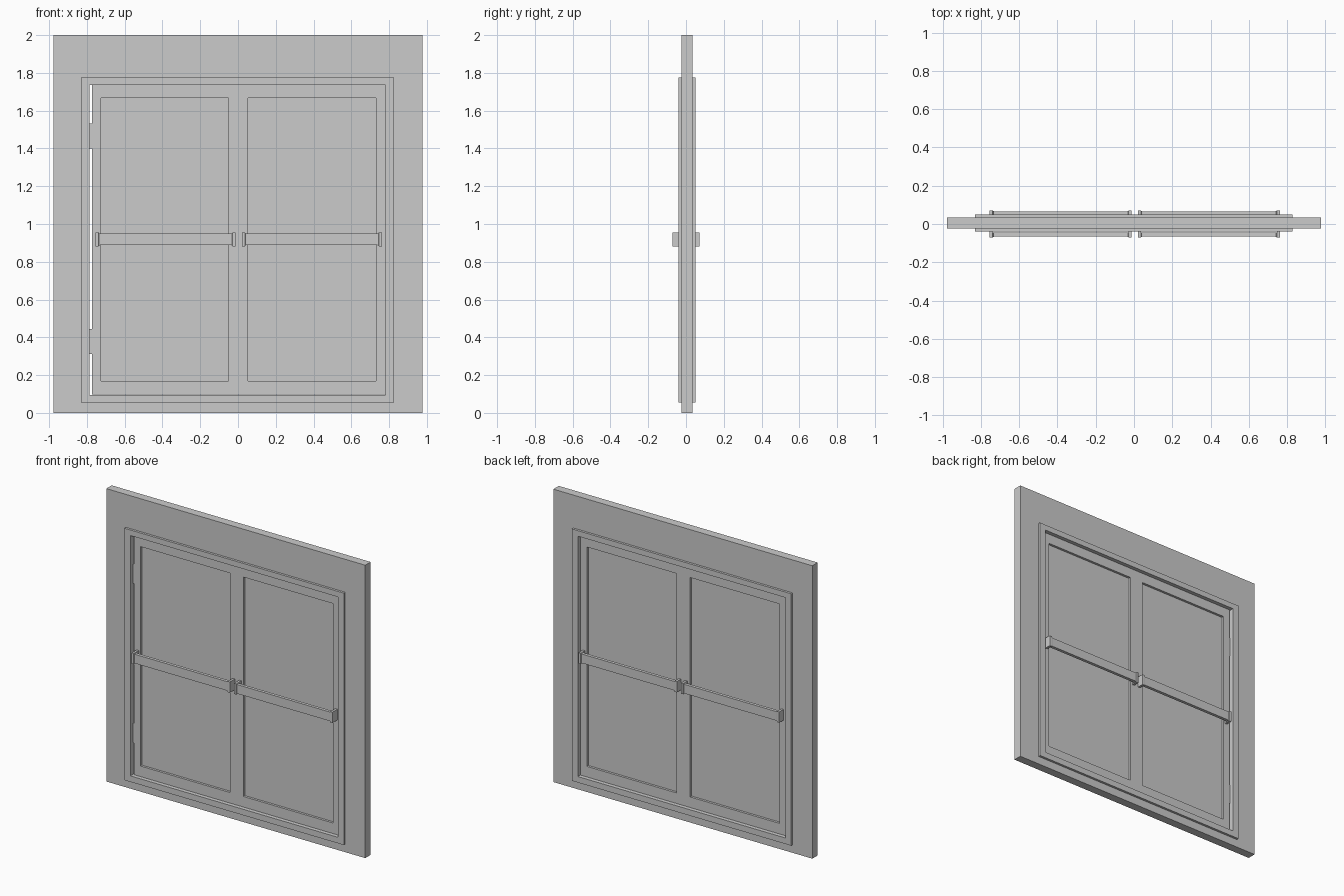
import bpy, bmesh

if "Cube" in bpy.data.objects:
    bpy.data.objects.remove(bpy.data.objects["Cube"])


def finish(name, bm):
    bmesh.ops.recalc_face_normals(bm, faces=bm.faces[:])
    me = bpy.data.meshes.new(name)
    bm.to_mesh(me)
    bm.free()
    ob = bpy.data.objects.new(name, me)
    bpy.context.collection.objects.link(ob)
    return ob


def loft(name, loops, closed=False):
    """Skin quads between equal-length loops; cap the ends unless closed."""
    bm = bmesh.new()
    rings = [[bm.verts.new(p) for p in lp] for lp in loops]
    n = len(rings[0])
    pairs = list(zip(rings, rings[1:] + rings[:1])) if closed else list(zip(rings, rings[1:]))
    for a, b in pairs:
        for i in range(n):
            j = (i + 1) % n
            bm.faces.new((a[i], a[j], b[j], b[i]))
    if not closed:
        bm.faces.new(rings[0])
        bm.faces.new(rings[-1])
    return finish(name, bm)


def rect(x0, x1, z0, z1, y):
    return [(x0, y, z0), (x1, y, z0), (x1, y, z1), (x0, y, z1)]


def box(name, x0, x1, y0, y1, z0, z1):
    return loft(name, [rect(x0, x1, z0, z1, y0), rect(x0, x1, z0, z1, y1)])


def frame(name, outer, inner, y0, y1):
    """Rectangular frame; outer and inner are (x0, x1, z0, z1)."""
    return loft(name, [rect(*outer, y0), rect(*outer, y1),
                       rect(*inner, y1), rect(*inner, y0)], closed=True)


# Wall and door casing
CASING = (-0.83, 0.827, 0.055, 1.775)
OPENING = (-0.785, 0.782, 0.096, 1.737)
frame("wall", (-0.978, 0.978, 0, 2), CASING, -0.024, 0.034)
frame("door_casing", CASING, OPENING, -0.04, 0.05)

# Door leaves with recessed panels
leaves = {"left": ((-0.774, -0.001, 0.098, 1.735), (-0.726, -0.05, 0.17, 1.668)),
          "right": ((0.001, 0.780, 0.098, 1.735), (0.052, 0.73, 0.17, 1.668))}
for side, (outer, inner) in leaves.items():
    frame(side + "_door_frame", outer, inner, -0.016, 0.026)
    box(side + "_door_panel", inner[0], inner[1], 0.0, 0.01, inner[2], inner[3])


# Push bars: flared ends, slimmer middle, standing off the door on both faces
def push_bar(name, x0, x1, s, door_y):
    zc = 0.919
    half = [(0, 0.037, 0.071), (0.016, 0.037, 0.071), (0.019, 0.032, 0.067), (0.026, 0.031, 0.066)]
    stations = [(x0 + d, h, o) for d, h, o in half]
    stations += [(x1 - d, h, o) for d, h, o in reversed(half)]
    loft(name, [[(x, s * 0.045, zc - h), (x, s * o, zc - h),
                 (x, s * o, zc + h), (x, s * 0.045, zc + h)] for x, h, o in stations])
    for tag, a in (("left", x0), ("right", x1 - 0.016)):
        ys = sorted((door_y, s * 0.045))
        box(f"{name}_{tag}_mount", a, a + 0.016, ys[0], ys[1], zc - 0.037, zc + 0.037)


for face, s, door_y in (("front", -1, -0.016), ("back", 1, 0.026)):
    push_bar(face + "_left_push_bar", -0.754, -0.012, s, door_y)
    push_bar(face + "_right_push_bar", 0.02, 0.762, s, door_y)

# Hinges
for side, x0, x1 in (("left", -0.787, -0.77), ("right", 0.776, 0.786)):
    for tag, z0 in (("lower", 0.313), ("upper", 1.4)):
        box(f"{side}_{tag}_hinge", x0, x1, -0.012, 0.022, z0, z0 + 0.132)
